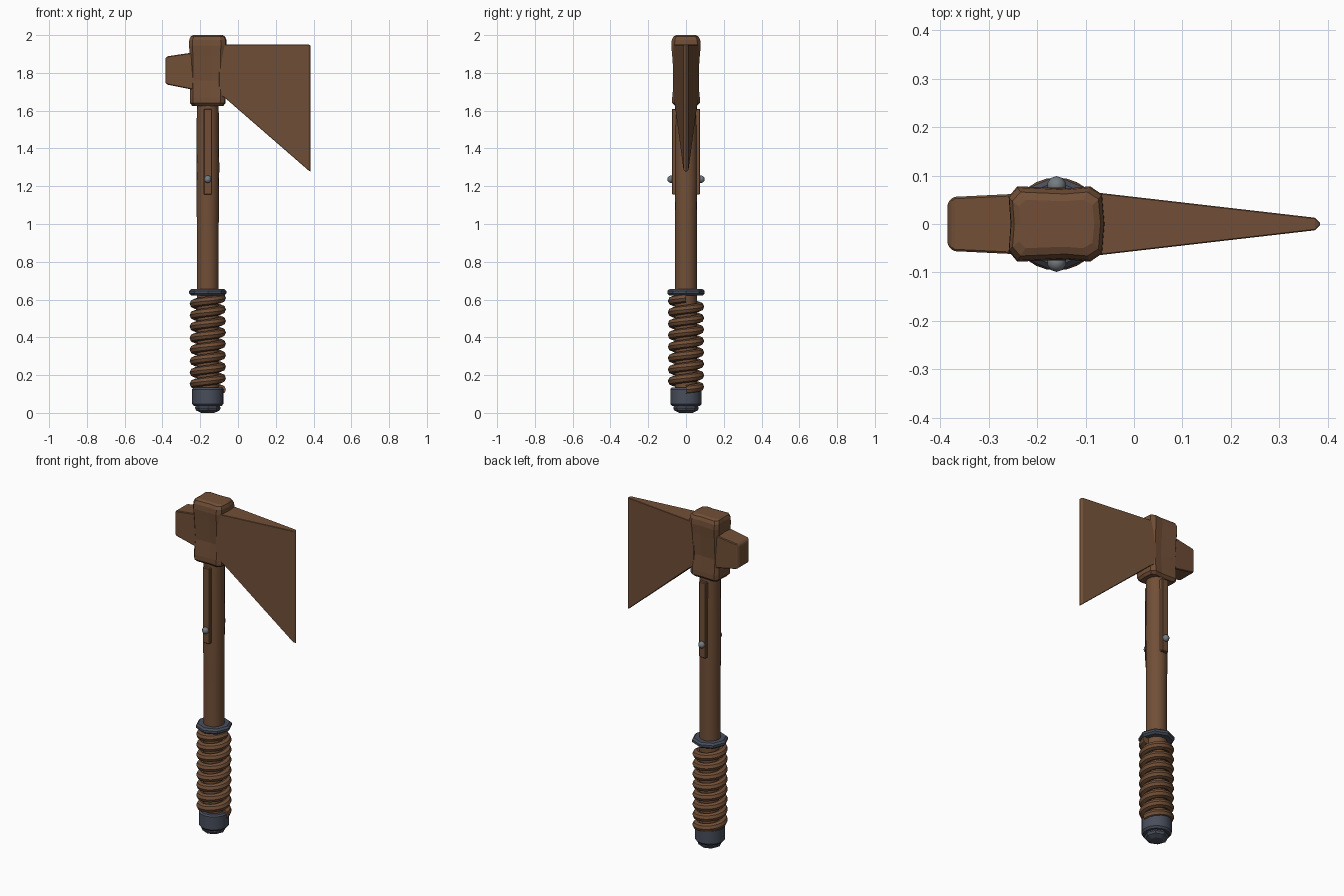
import bpy, bmesh, math
from mathutils import Matrix, Vector

if "Cube" in bpy.data.objects:
    bpy.data.objects.remove(bpy.data.objects["Cube"], do_unlink=True)

AXIS = -0.16  # x of the handle's centre line


def material(name, rgb):
    m = bpy.data.materials.new(name)
    m.use_nodes = True
    m.diffuse_color = (*rgb, 1)
    m.node_tree.nodes["Principled BSDF"].inputs["Base Color"].default_value = (*rgb, 1)
    return m


brown = material("worn brown", (0.165, 0.078, 0.038))
slate = material("slate metal", (0.065, 0.076, 0.105))
steel = material("rivet steel", (0.18, 0.2, 0.22))


def finish(bm, name, mat, bevel=0, smooth=False):
    bmesh.ops.recalc_face_normals(bm, faces=bm.faces)
    mesh = bpy.data.meshes.new(name)
    bm.to_mesh(mesh)
    bm.free()
    mesh.materials.append(mat)
    ob = bpy.data.objects.new(name, mesh)
    bpy.context.collection.objects.link(ob)
    if bevel:
        mod = ob.modifiers.new("Bevel", "BEVEL")
        mod.width = bevel
        mod.segments = 1
    if smooth:
        bpy.ops.object.select_all(action="DESELECT")
        ob.select_set(True)
        bpy.context.view_layer.objects.active = ob
        bpy.ops.object.shade_smooth_by_angle(angle=math.radians(35))
    return ob


def loft(name, rings, mat, bevel=0, smooth=False):
    """Skin a list of matching closed rings and cap both ends."""
    bm = bmesh.new()
    loops = [[bm.verts.new(p) for p in ring] for ring in rings]
    n = len(loops[0])
    for a, b in zip(loops, loops[1:]):
        for i in range(n):
            j = (i + 1) % n
            bm.faces.new((a[i], a[j], b[j], b[i]))
    bm.faces.new(loops[0])
    bm.faces.new(loops[-1])
    return finish(bm, name, mat, bevel, smooth)


def turned(name, profile, sides, mat, smooth=True):
    """Round part on the handle axis from (radius, z) pairs."""
    turn = math.tau / sides
    rings = [[(AXIS + r * math.cos(i * turn), r * math.sin(i * turn), z)
              for i in range(sides)] for r, z in profile]
    return loft(name, rings, mat, smooth=smooth)


def slab(x, half_y, low, high):
    """Upright rectangle across x."""
    return [(x, -half_y, low), (x, half_y, low), (x, half_y, high), (x, -half_y, high)]


# Handle and its metal fittings
turned("handle", [(0.058, 0.1), (0.058, 1.0), (0.061, 1.3), (0.057, 1.7)], 16, brown)
turned("collar", [(0.055, 0.622), (0.088, 0.622), (0.099, 0.632), (0.099, 0.645),
                  (0.088, 0.655), (0.055, 0.655)], 8, slate, smooth=False)
turned("pommel", [(0.074, 0.037), (0.083, 0.048), (0.083, 0.125), (0.076, 0.134)], 16, slate)
turned("pommel_nub", [(0.035, 0), (0.062, 0.013), (0.068, 0.026), (0.06, 0.045)], 8, slate, smooth=False)

# Cord wound around the grip
turns, steps, sides = 8, 28, 8
cord_radius, coil_radius = 0.024, 0.072
cord = []
for k in range(turns * steps + 1):
    a = k * math.tau / steps
    out = Vector((math.cos(a), math.sin(a), 0))
    centre = Vector((AXIS, 0, 0.123 + 0.485 * k / (turns * steps))) + out * coil_radius
    cord.append([centre + cord_radius * (out * math.cos(t) + Vector((0, 0, math.sin(t))))
                 for t in (i * math.tau / sides for i in range(sides))])
loft("grip_cord", cord, brown, smooth=True)

# Long straps and rivets on both faces of the handle
for side, label in ((-1, "front"), (1, "back")):
    bm = bmesh.new()
    bmesh.ops.create_cube(bm, size=1, matrix=Matrix.Translation((AXIS, side * 0.058, 1.383))
                          @ Matrix.Diagonal((0.045, 0.034, 0.454, 1)))
    finish(bm, label + "_strap", brown, bevel=0.004)
    bm = bmesh.new()
    bmesh.ops.create_uvsphere(bm, u_segments=10, v_segments=6, radius=0.02,
                              matrix=Matrix.Translation((AXIS, side * 0.079, 1.237)))
    finish(bm, label + "_rivet", steel, smooth=True)

# Head socket, waisted in the middle with a rounded top
outline = [(-1, -0.72), (-0.82, -1), (0.2, -0.94), (0.7, -1), (0.95, -0.78), (1, 0),
           (0.95, 0.78), (0.7, 1), (0.2, 0.94), (-0.82, 1), (-1, 0.72), (-0.96, 0)]
levels = [(0.082, 0.058, 1.625), (0.094, 0.073, 1.64), (0.095, 0.073, 1.67),
          (0.094, 0.064, 1.76), (0.096, 0.073, 1.89), (0.099, 0.078, 1.945),
          (0.098, 0.075, 1.975), (0.091, 0.066, 1.993), (0.078, 0.05, 2.0)]
loft("head_socket", [[(AXIS + u * hx, v * hy, z) for u, v in outline]
                     for hx, hy, z in levels], brown)

# Blade wedge ending in a thin cutting edge
loft("blade", [slab(-0.1, 0.068, 1.69, 1.95), slab(-0.06, 0.063, 1.66, 1.95),
               slab(0.374, 0.013, 1.283, 1.95), slab(0.385, 0.002, 1.277, 1.945)],
     brown, bevel=0.003)

# Blunt poll at the rear of the head
loft("poll", [slab(-0.21, 0.064, 1.705, 1.912), slab(-0.374, 0.056, 1.738, 1.888),
              slab(-0.385, 0.044, 1.75, 1.876)], brown, bevel=0.004)
